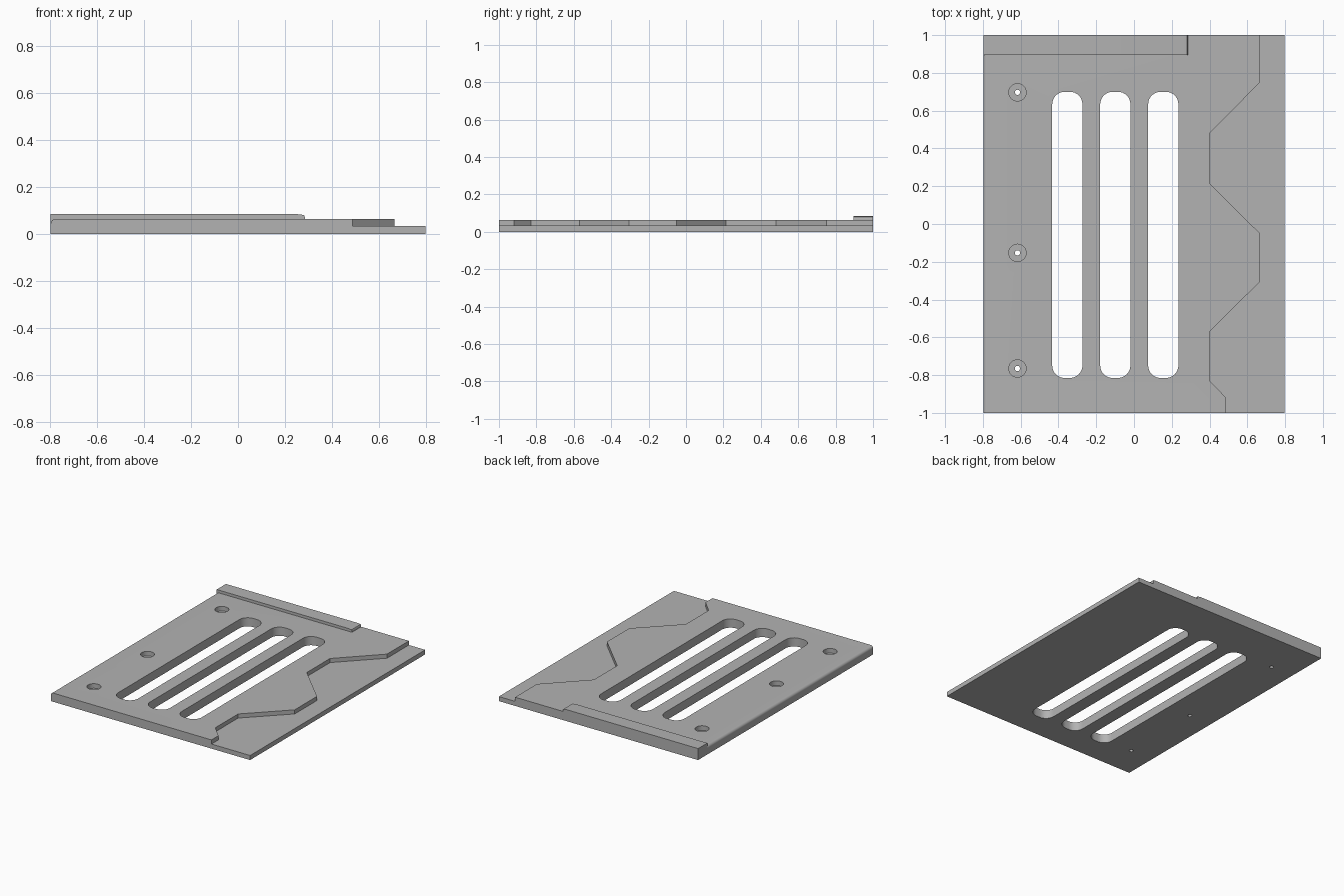
import bpy, bmesh, math
from mathutils import Vector

if "Cube" in bpy.data.objects:
    bpy.data.objects.remove(bpy.data.objects["Cube"])

W, L = 0.797, 1.0              # half width, half length
BASE, TOP, RAIL = 0.033, 0.063, 0.083

gray = bpy.data.materials.new("light gray")
gray.diffuse_color = (0.45, 0.45, 0.45, 1)
gray.use_nodes = True
gray.node_tree.nodes["Principled BSDF"].inputs["Base Color"].default_value = gray.diffuse_color


def prism(name, pts, offset):
    """Extrude a closed 3D outline along offset."""
    bm = bmesh.new()
    face = bm.faces.new([bm.verts.new(p) for p in pts])
    new = bmesh.ops.extrude_face_region(bm, geom=[face])["geom"]
    bmesh.ops.translate(bm, vec=Vector(offset),
                        verts=[v for v in new if isinstance(v, bmesh.types.BMVert)])
    bmesh.ops.recalc_face_normals(bm, faces=bm.faces)
    mesh = bpy.data.meshes.new(name)
    bm.to_mesh(mesh)
    bm.free()
    mesh.materials.append(gray)
    ob = bpy.data.objects.new(name, mesh)
    bpy.context.collection.objects.link(ob)
    return ob


def arc(cx, cy, r, a0, a1, n=8):
    return [(cx + r * math.cos(math.radians(a0 + (a1 - a0) * i / n)),
             cy + r * math.sin(math.radians(a0 + (a1 - a0) * i / n))) for i in range(n + 1)]


def combine(body, tool, op):
    mod = body.modifiers.new(op, 'BOOLEAN')
    mod.operation, mod.solver, mod.object = op, 'EXACT', tool
    bpy.context.view_layer.objects.active = body
    bpy.ops.object.modifier_apply(modifier=mod.name)
    bpy.data.objects.remove(tool)


def cut(body, outline, z):
    """Remove a flat outline from height z upward."""
    combine(body, prism("cutter", [(x, y, z) for x, y in outline], (0, 0, 0.3)), 'DIFFERENCE')


# plate with a rounded upper left edge
profile = [(-W, 0), (W, 0), (W, TOP)] + arc(-W + 0.02, TOP - 0.02, 0.02, 90, 180)
plate = prism("plate", [(x, -L, z) for x, z in profile], (0, 2 * L, 0))

# back rail with a rounded right end
rail_profile = [(-W, 0.02), (0.285, 0.02), (0.285, 0.066)] + \
    arc(0.26, 0.066, 0.025, 0, 90)[1:-1]
rail_profile = [(x, min(z, RAIL)) for x, z in rail_profile if z < RAIL] + \
    [(0.255, RAIL), (-W, RAIL)]
rail = prism("rail", [(x, 0.895, z) for x, z in rail_profile], (0, L - 0.895, 0))
combine(plate, rail, 'UNION')

# zigzag step down to the thin right border
step = [(0.667, 1.1), (0.667, 0.75), (0.4, 0.48), (0.4, 0.215), (0.667, -0.05),
        (0.667, -0.305), (0.4, -0.57), (0.4, -0.83), (0.488, -0.92), (0.488, -1.1),
        (1, -1.1), (1, 1.1)]
cut(plate, step, BASE)

# three long slots with rounded corners
r, y0, y1 = 0.066, -0.815, 0.70
for cx in (-0.353, -0.099, 0.155):
    x0, x1 = cx - 0.08, cx + 0.08
    cut(plate, arc(x1 - r, y1 - r, r, 0, 90) + arc(x0 + r, y1 - r, r, 90, 180)
        + arc(x0 + r, y0 + r, r, 180, 270) + arc(x1 - r, y0 + r, r, 270, 360), -0.1)

# counterbored screw holes
for y in (0.697, -0.153, -0.765):
    cut(plate, arc(-0.617, y, 0.046, 0, 360, 32)[:-1], 0.03)
    cut(plate, arc(-0.617, y, 0.014, 0, 360, 16)[:-1], -0.1)

# smooth the curved walls, keep hard edges
bpy.ops.object.select_all(action='DESELECT')
plate.select_set(True)
bpy.context.view_layer.objects.active = plate
bpy.ops.object.shade_smooth_by_angle(angle=math.radians(30))
